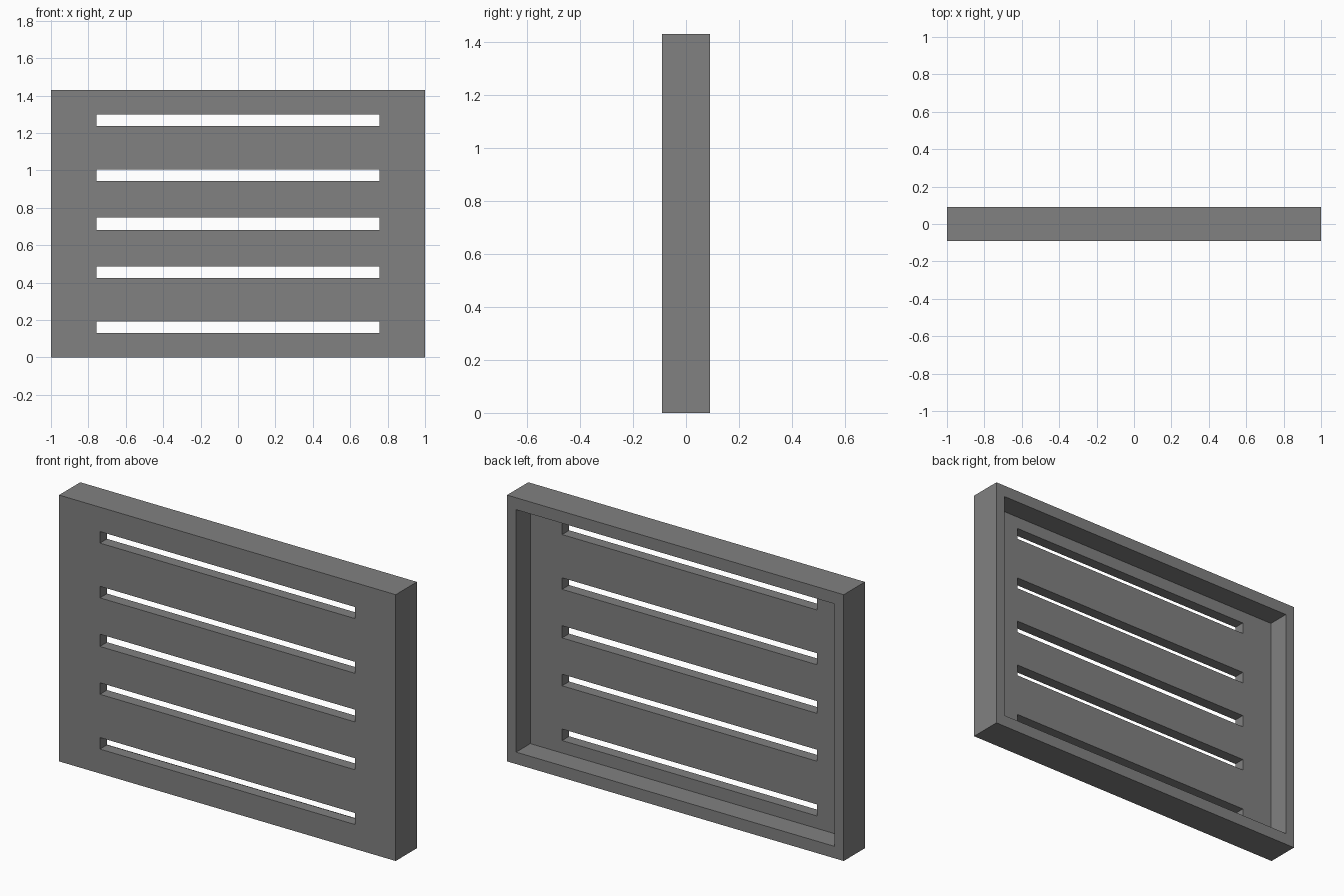
import bpy
import bmesh
from mathutils import Matrix, Vector

if "Cube" in bpy.data.objects:
    bpy.data.objects.remove(bpy.data.objects["Cube"])

W, D, H = 2.0, 0.18, 1.43          # overall size
PLATE = 0.06                       # front plate thickness
RIM_X, RIM_Z = 0.054, 0.064        # rim widths at sides and at top/bottom
SLOT_X = 0.757                     # half slot length
SLOTS = [(0.131, 0.193), (0.425, 0.487), (0.682, 0.748)]


def add_box(bm, lo, hi):
    lo, hi = Vector(lo), Vector(hi)
    m = Matrix.Translation((lo + hi) / 2) @ Matrix.Diagonal((*(hi - lo), 1))
    bmesh.ops.create_cube(bm, size=1, matrix=m)


def make_object(name, boxes):
    bm = bmesh.new()
    for lo, hi in boxes:
        add_box(bm, lo, hi)
    me = bpy.data.meshes.new(name)
    bm.to_mesh(me)
    bm.free()
    ob = bpy.data.objects.new(name, me)
    bpy.context.collection.objects.link(ob)
    return ob


# Solid block for the vent grille
grille = make_object("vent_grille", [((-W/2, -D/2, 0), (W/2, D/2, H))])

# Recess in the back, leaving a rim around the front plate
recess = make_object("recess_cutter", [
    ((-W/2 + RIM_X, -D/2 + PLATE, RIM_Z), (W/2 - RIM_X, D, H - RIM_Z))])

# Five slots, mirrored about the middle height
spans = SLOTS + [(H - b, H - a) for a, b in SLOTS[:2]]
slots = make_object("slot_cutter", [
    ((-SLOT_X, -D, a), (SLOT_X, 0, b)) for a, b in spans])

for cutter in (recess, slots):
    mod = grille.modifiers.new(cutter.name, 'BOOLEAN')
    mod.operation = 'DIFFERENCE'
    mod.solver = 'EXACT'
    mod.object = cutter

# Bake the cuts and discard the cutters
dg = bpy.context.evaluated_depsgraph_get()
baked = bpy.data.meshes.new_from_object(grille.evaluated_get(dg))
grille.modifiers.clear()
grille.data = baked
for cutter in (recess, slots):
    bpy.data.objects.remove(cutter)

# Dark grey finish
grey = bpy.data.materials.new("dark_grey")
grey.diffuse_color = (0.22, 0.22, 0.22, 1)
grey.use_nodes = True
grey.node_tree.nodes["Principled BSDF"].inputs["Base Color"].default_value = grey.diffuse_color
grille.data.materials.clear()
grille.data.materials.append(grey)
